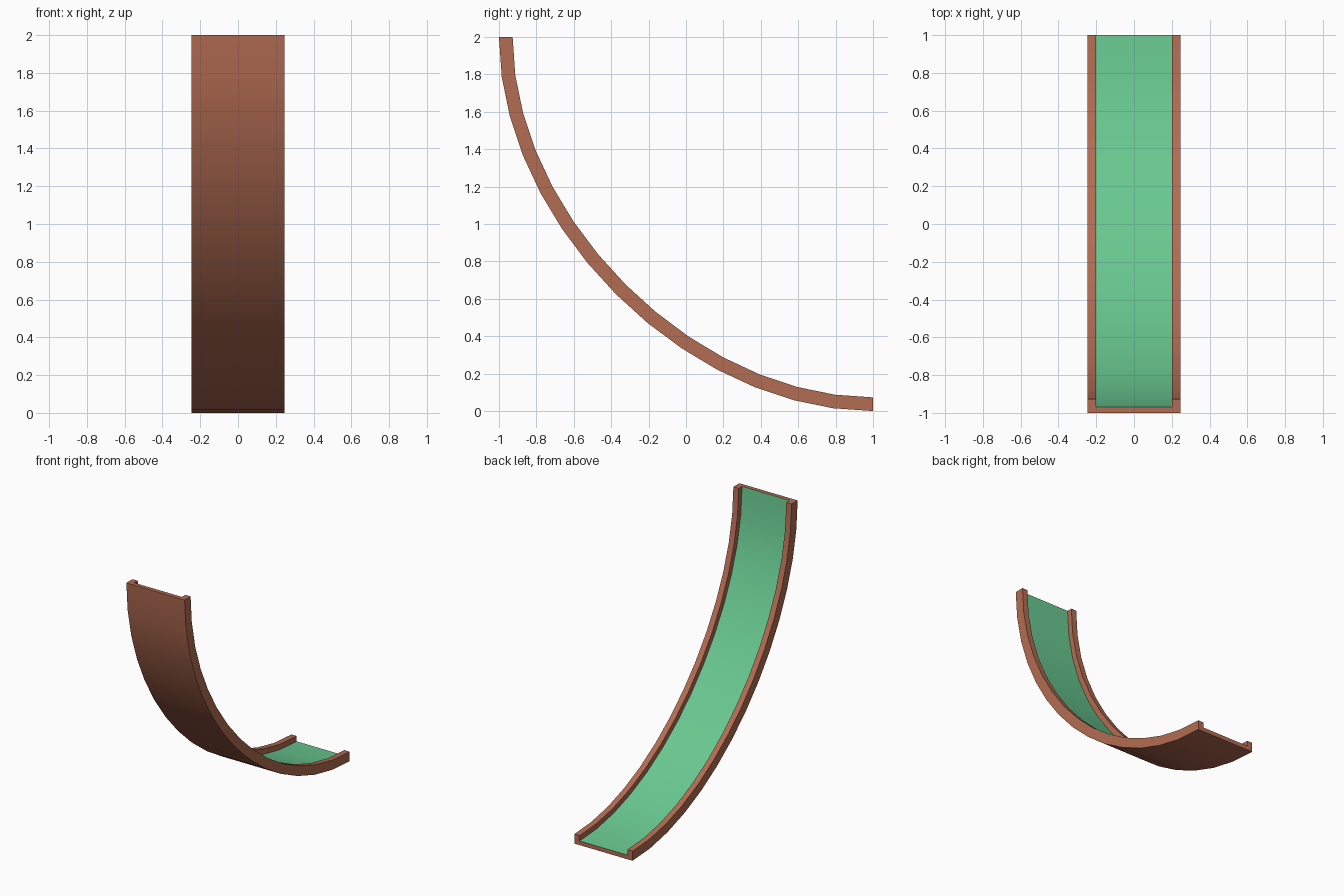
import bpy, bmesh, math
from mathutils import Vector

if "Cube" in bpy.data.objects:
    bpy.data.objects.remove(bpy.data.objects["Cube"])

SEGMENTS = 14
HALF_W, INNER_W = 0.247, 0.202   # outer and inner half widths
FLOOR_T, RIM_H = 0.032, 0.073    # floor thickness, rim height


def material(name, rgb):
    m = bpy.data.materials.new(name)
    m.diffuse_color = (*rgb, 1)
    m.use_nodes = True
    m.node_tree.nodes["Principled BSDF"].inputs["Base Color"].default_value = m.diffuse_color
    return m


brown = material("terracotta brown", (0.45, 0.15, 0.085))
green = material("soft green", (0.14, 0.58, 0.28))

# Underside path: quarter-turn Bezier in the y-z plane
P = [Vector(p) for p in ((0, -1, 2), (0, -1, 1), (0, 0, 0), (0, 1, 0))]


def path(t):
    s = 1 - t
    pos = s**3 * P[0] + 3*s*s*t * P[1] + 3*s*t*t * P[2] + t**3 * P[3]
    tan = s*s * (P[1]-P[0]) + 2*s*t * (P[2]-P[1]) + t*t * (P[3]-P[2])
    return pos, Vector((0, -tan.z, tan.y)).normalized()


# U-shaped channel section: (x, height above underside)
section = [(-HALF_W, 0), (-INNER_W, 0), (INNER_W, 0), (HALF_W, 0),
           (HALF_W, RIM_H), (INNER_W, RIM_H), (INNER_W, FLOOR_T),
           (-INNER_W, FLOOR_T), (-INNER_W, RIM_H), (-HALF_W, RIM_H)]
FLOOR_EDGE = 6   # section edge forming the green floor

bm = bmesh.new()
rings = []
for i in range(SEGMENTS + 1):
    pos, nrm = path(i / SEGMENTS)
    rings.append([bm.verts.new(pos + nrm*h + Vector((x, 0, 0))) for x, h in section])

n = len(section)
for a, b in zip(rings, rings[1:]):
    for k in range(n):
        j = (k + 1) % n
        f = bm.faces.new((a[k], a[j], b[j], b[k]))
        f.material_index = 1 if k == FLOOR_EDGE else 0

# End caps: two rims and the floor strip
for r in (rings[0], rings[-1]):
    for idx in ((0, 1, 7, 8, 9), (1, 2, 6, 7), (2, 3, 4, 5, 6)):
        bm.faces.new([r[i] for i in idx])

bmesh.ops.recalc_face_normals(bm, faces=bm.faces)
mesh = bpy.data.meshes.new("curved_ramp")
bm.to_mesh(mesh)
bm.free()
mesh.materials.append(brown)
mesh.materials.append(green)
ramp = bpy.data.objects.new("curved_ramp", mesh)
bpy.context.collection.objects.link(ramp)

# Smooth along the curve, crisp at the rims
bpy.context.view_layer.objects.active = ramp
ramp.select_set(True)
bpy.ops.object.shade_smooth_by_angle(angle=math.radians(30))
